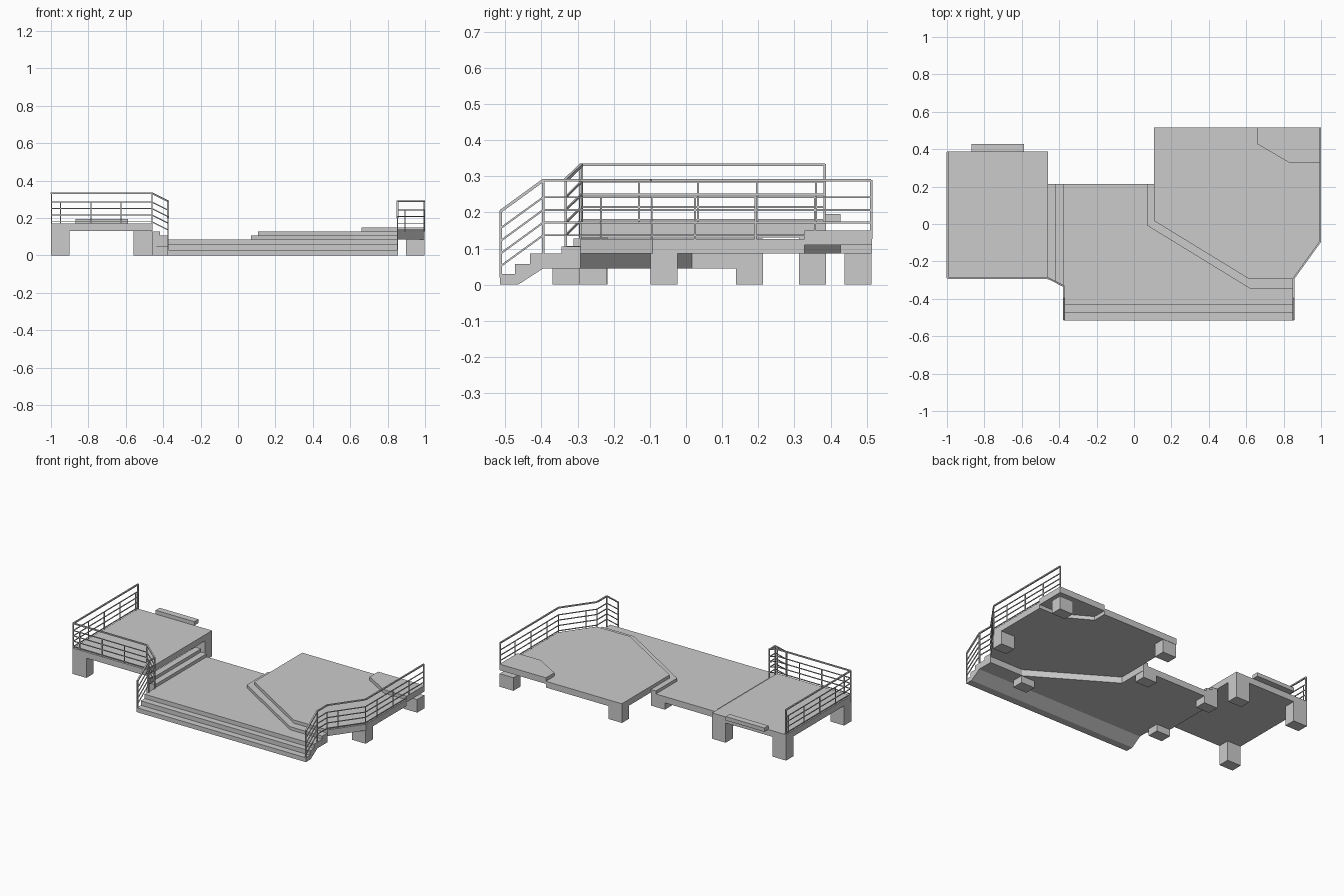
import bpy, bmesh
from mathutils import Vector, Matrix


def finish(name, bm):
    bmesh.ops.recalc_face_normals(bm, faces=bm.faces)
    me = bpy.data.meshes.new(name)
    bm.to_mesh(me)
    bm.free()
    ob = bpy.data.objects.new(name, me)
    bpy.context.collection.objects.link(ob)
    return ob


def extrude(name, pts, vec):
    bm = bmesh.new()
    f = bm.faces.new([bm.verts.new(p) for p in pts])
    r = bmesh.ops.extrude_face_region(bm, geom=[f])
    bmesh.ops.translate(bm, vec=vec, verts=[v for v in r['geom'] if isinstance(v, bmesh.types.BMVert)])
    return finish(name, bm)


def slab(name, outline, z0, z1):
    return extrude(name, [(x, y, z0) for x, y in outline], (0, 0, z1 - z0))


def rect(x0, x1, y0, y1):
    return [(x0, y0), (x1, y0), (x1, y1), (x0, y1)]


def beam(bm, a, b, w, h):
    a, b = Vector(a), Vector(b)
    d = b - a
    up = Vector((0, 1, 0)) if abs(d.x) + abs(d.y) < 1e-6 else Vector((0, 0, 1))
    side = d.cross(up).normalized()
    top = side.cross(d).normalized()
    m = Matrix((side * w, d, top * h)).transposed().to_4x4()
    m.translation = (a + b) / 2
    bmesh.ops.create_cube(bm, size=1, matrix=m)


# Decks
slab("left_platform", rect(-1, -.46, -.292, .387), .13, .17)
slab("middle_deck", [(-.46, .213), (-.46, -.292), (-.377, -.33), (-.377, -.43), (.855, -.43),
                     (.855, -.292), (.612, -.292), (.107, .017), (.107, .213)], .045, .086)
slab("right_platform", [(.107, .515), (.107, .017), (.612, -.292), (.855, -.292), (.998, -.092),
                        (.998, .328), (.83, .328), (.66, .427), (.66, .515)], .086, .127)
slab("corner_platform", [(.66, .515), (.66, .427), (.83, .328), (.998, .328), (.998, .515)], .11, .15)
slab("rear_step", rect(-.87, -.587, .385, .427), .17, .195)

# Steps between levels
slab("right_platform_step", [(.07, .213), (.07, -.008), (.62, -.345), (.855, -.345), (.855, -.292),
                             (.612, -.292), (.107, .017), (.107, .213)], .086, .106)
slab("left_low_step", [(-.46, .213), (-.46, -.292), (-.377, -.33), (-.377, .213)], .086, .107)
slab("left_high_step", [(-.46, .213), (-.46, -.292), (-.418, -.311), (-.418, .213)], .107, .128)

# Front stairs
profile = [(-.515, 0), (-.515, .029), (-.473, .029), (-.473, .058), (-.432, .058), (-.432, .086),
           (-.395, .086), (-.395, .045), (-.465, 0)]
extrude("front_stairs", [(-.377, y, z) for y, z in profile], (1.232, 0, 0))

# Legs: corner x, corner y, height
legs = [(-1, -.292, .13), (-1, .312, .13), (-.56, .312, .13),
        (-.46, -.295, .045), (-.46, .138, .045), (.005, .138, .045), (.515, -.37, .045),
        (.898, -.098, .086), (.107, .438, .086), (.898, .438, .086)]
for i, (x, y, h) in enumerate(legs):
    slab(f"leg_{i + 1}", rect(x, x + .1, y, y + .075), 0, h)


# Railings: path points follow the walking level
def railing(name, path, tall, short):
    bm = bmesh.new()
    for a, b in zip(path, path[1:]):
        for dz in (.01, .045, .08, .115):
            beam(bm, Vector(a) + Vector((0, 0, dz)), Vector(b) + Vector((0, 0, dz)), .005, .005)
        lift = Vector((0, 0, .162))
        beam(bm, Vector(a) + lift, Vector(b) + lift, .009, .008)
    for x, y, z0, z1 in tall:
        beam(bm, (x, y, z0), (x, y, z1), .007, .007)
    for x, y, z in short:
        beam(bm, (x, y, z), (x, y, z + .115), .005, .005)
    finish(name, bm)


L, R, S = -.997, .995, .853
railing("left_railing",
        [(L, .385, .17), (L, -.289, .17), (-.46, -.289, .17), (-.374, -.333, .127),
         (-.374, -.395, .127), (-.374, -.512, .042)],
        [(L, .384, .13, .334), (L, -.289, .13, .334), (-.46, -.292, .13, .334), (-.374, -.333, .086, .29),
         (-.374, -.395, .086, .29), (-.374, -.512, .02, .206)],
        [(L, y, .17) for y in (-.13, .033, .196, .36)] + [(x, -.289, .17) for x in (-.95, -.787, -.625)])
railing("right_railing",
        [(S, -.512, .042), (S, -.395, .127), (S, -.292, .127), (R, -.095, .127), (R, .512, .127)],
        [(S, -.512, .02, .206), (S, -.395, .086, .29), (R, .512, .127, .29)],
        [(S, -.292, .127), (.894, -.235, .127), (R, -.095, .127)] + [(R, y, .127) for y in (.025, .192, .357)])
